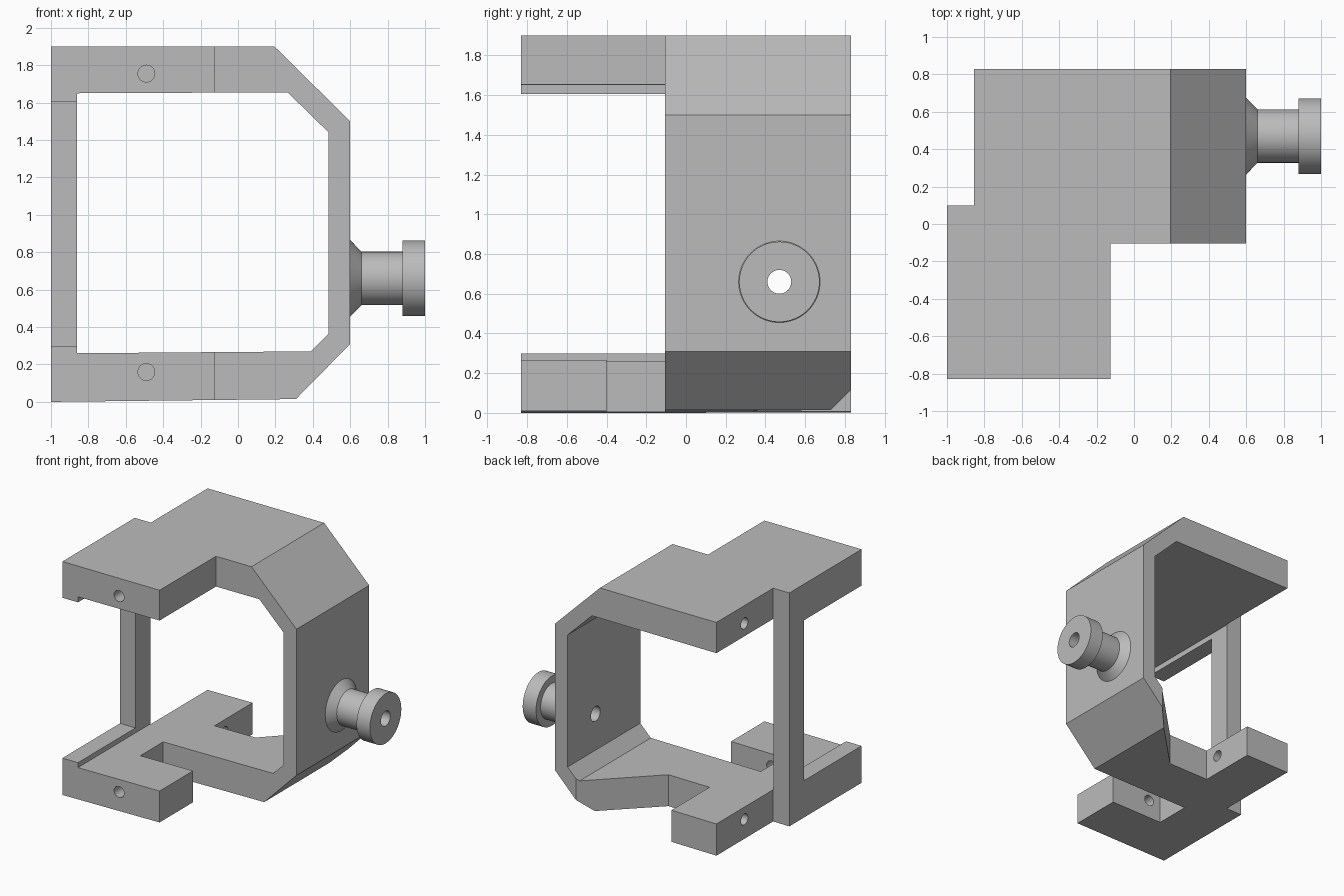
import bpy
import bmesh
import math
from mathutils import Matrix, Vector

if "Cube" in bpy.data.objects:
    bpy.data.objects.remove(bpy.data.objects["Cube"])

grey = bpy.data.materials.new("plain grey")
grey.use_nodes = True
COLOUR = (0.5, 0.5, 0.5, 1)
grey.diffuse_color = COLOUR
grey.node_tree.nodes["Principled BSDF"].inputs["Base Color"].default_value = COLOUR


def add_object(name, bm):
    bmesh.ops.recalc_face_normals(bm, faces=bm.faces)
    mesh = bpy.data.meshes.new(name)
    bm.to_mesh(mesh)
    bm.free()
    mesh.materials.append(grey)
    obj = bpy.data.objects.new(name, mesh)
    bpy.context.collection.objects.link(obj)
    return obj


def prism(name, points, axis, low, high):
    """Extrude an outline along y (points are x, z) or z (points are x, y)."""
    bm = bmesh.new()
    place = (lambda a, b: (a, low, b)) if axis == "y" else (lambda a, b: (a, b, low))
    face = bm.faces.new([bm.verts.new(place(a, b)) for a, b in points])
    step = Vector((0, high - low, 0)) if axis == "y" else Vector((0, 0, high - low))
    moved = bmesh.ops.extrude_face_region(bm, geom=[face])["geom"]
    verts = [v for v in moved if isinstance(v, bmesh.types.BMVert)]
    bmesh.ops.translate(bm, verts=verts, vec=step)
    return add_object(name, bm)


def box(name, x0, x1, y0, y1, z0, z1):
    return prism(name, [(x0, y0), (x1, y0), (x1, y1), (x0, y1)], "z", z0, z1)


def rod(name, centre, radius, length, axis):
    bm = bmesh.new()
    turn = Matrix.Rotation(math.pi / 2, 4, "Y" if axis == "x" else "X")
    bmesh.ops.create_cone(bm, cap_ends=True, segments=32, radius1=radius, radius2=radius,
                          depth=length, matrix=Matrix.Translation(centre) @ turn)
    return add_object(name, bm)


def cut(target, cutter):
    cutter.hide_render = True
    mod = target.modifiers.new("cut", "BOOLEAN")
    mod.operation = "DIFFERENCE"
    mod.solver = "EXACT"
    mod.object = cutter
    graph = bpy.context.evaluated_depsgraph_get()
    mesh = bpy.data.meshes.new_from_object(target.evaluated_get(graph))
    target.modifiers.clear()
    target.data = mesh
    bpy.data.objects.remove(cutter)


# Clamp frame: one C-shaped profile with bevelled corners and edge lips
outline = [(-1, 0), (0.31, 0.015), (0.6, 0.31), (0.6, 1.5), (0.195, 1.9), (-1, 1.9),
           (-1, 1.605), (-0.86, 1.605), (-0.86, 1.65), (0.265, 1.655), (0.485, 1.44),
           (0.485, 0.365), (0.39, 0.27), (-0.86, 0.26), (-0.86, 0.3), (-1, 0.3)]
frame = prism("clamp_frame", outline, "y", -0.83, 0.83)

# Plan cutaways: front right and back left corners
cut(frame, box("front_corner_cutter", -0.125, 1, -1, -0.105, -0.5, 2.5))
cut(frame, box("back_corner_cutter", -1.2, -0.855, 0.1, 1, -0.5, 2.5))

# Lower plate notches, the rear one with a slanted side
cut(frame, box("front_notch_cutter", -0.6, 0, -0.4, -0.105, -0.5, 0.6))
rear_notch = [(-0.45, 0.34), (-0.08, 0.34), (0.48, 0.9), (-0.45, 0.9)]
cut(frame, prism("rear_notch_cutter", rear_notch, "z", -0.5, 0.6))

# Screw holes in both plates
for z in (0.16, 1.755):
    cut(frame, rod("front_hole_cutter", (-0.49, -0.7, z), 0.045, 0.6, "y"))
    cut(frame, rod("side_hole_cutter", (-0.75, 0.47, z), 0.045, 0.64, "x"))

# Bore through the wall behind the knob
KNOB_Y, KNOB_Z, BORE = 0.47, 0.66, 0.06
cut(frame, rod("bore_cutter", (0.54, KNOB_Y, KNOB_Z), BORE, 0.3, "x"))

# Thin post joining the plates
post = box("corner_post", -1, -0.86, -0.09, 0.1, 0.3, 1.605)

# Hollow knob: flared foot, neck and cap turned around the x axis
bm = bmesh.new()
section = [(0.6, BORE), (0.6, 0.205), (0.66, 0.143), (0.88, 0.143),
           (0.88, 0.202), (1, 0.202), (1, BORE)]
ring = [bm.verts.new((x, 0, r)) for x, r in section]
edges = [bm.edges.new((ring[i - 1], ring[i])) for i in range(len(ring))]
bmesh.ops.spin(bm, geom=ring + edges, cent=(0, 0, 0), axis=(1, 0, 0),
               angle=2 * math.pi, steps=64, use_duplicate=False)
bmesh.ops.remove_doubles(bm, verts=bm.verts, dist=0.0001)
bmesh.ops.translate(bm, verts=bm.verts, vec=(0, KNOB_Y, KNOB_Z))
knob = add_object("hollow_knob", bm)

# Smooth the round surfaces, keep the edges crisp
bpy.ops.object.select_all(action="DESELECT")
for obj in (frame, post, knob):
    obj.select_set(True)
bpy.context.view_layer.objects.active = frame
bpy.ops.object.shade_smooth_by_angle(angle=math.radians(25))
